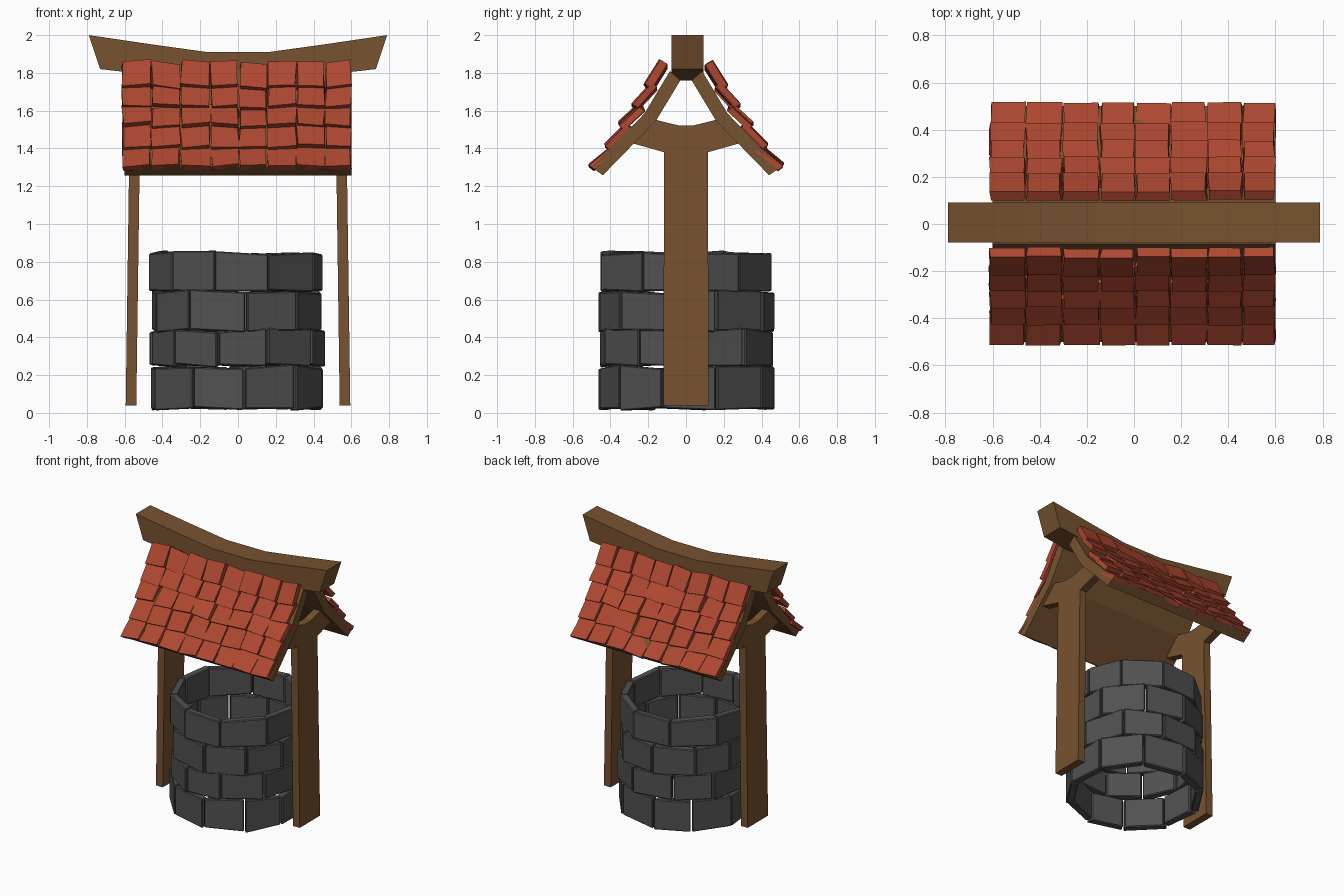
import bpy, bmesh, math, random
from mathutils import Vector

if "Cube" in bpy.data.objects:
    bpy.data.objects.remove(bpy.data.objects["Cube"])

random.seed(4)


def material(name, rgb):
    m = bpy.data.materials.new(name)
    m.diffuse_color = (*rgb, 1)
    m.use_nodes = True
    m.node_tree.nodes["Principled BSDF"].inputs["Base Color"].default_value = m.diffuse_color
    return m


WOOD = material("brown wood", (0.185, 0.084, 0.029))
TILE = material("red clay", (0.42, 0.064, 0.030))
STONE = material("dark grey stone", (0.082, 0.082, 0.082))


def jit(a):
    return random.uniform(-a, a)


def make(name, verts, faces, mat):
    me = bpy.data.meshes.new(name)
    me.from_pydata(verts, [], faces)
    bm = bmesh.new()
    bm.from_mesh(me)
    bmesh.ops.recalc_face_normals(bm, faces=bm.faces)
    bm.to_mesh(me)
    bm.free()
    me.materials.append(mat)
    ob = bpy.data.objects.new(name, me)
    bpy.context.collection.objects.link(ob)
    return ob


def prism(name, near, far, mat):
    """Solid between two matching outlines."""
    n = len(near)
    faces = [tuple(range(n)), tuple(range(n, 2 * n))]
    faces += [(i, (i + 1) % n, n + (i + 1) % n, n + i) for i in range(n)]
    return make(name, near + far, faces, mat)


def boxes(name, corner_sets, mat):
    """Many eight-cornered blocks in one mesh (4 outer corners, 4 inner)."""
    verts, faces = [], []
    for c in corner_sets:
        b = len(verts)
        verts += c
        for f in ((0, 1, 2, 3), (4, 5, 6, 7), (0, 1, 5, 4), (1, 2, 6, 5), (2, 3, 7, 6), (3, 0, 4, 7)):
            faces.append(tuple(b + i for i in f))
    return make(name, verts, faces, mat)


# sagging ridge beam
beam = [(-0.79, 2.0), (-0.45, 1.95), (-0.16, 1.91), (0.16, 1.91), (0.45, 1.95), (0.79, 2.0),
        (0.73, 1.82), (0.42, 1.785), (0.16, 1.76), (-0.16, 1.76), (-0.42, 1.785), (-0.73, 1.82)]
prism("ridge_beam", [(x, -0.078, z) for x, z in beam], [(x, 0.092, z) for x, z in beam], WOOD)

# forked side posts, leaning slightly inward
half = [(0.12, 0.04), (0.116, 1.38), (0.275, 1.425), (0.29, 1.45), (0.17, 1.575), (0.155, 1.55), (0.04, 1.522)]
fork = half + [(-y, z) for y, z in reversed(half)]
for side, s in (("left", -1), ("right", 1)):
    def post_x(z, off):
        return s * (0.567 - 0.014 * z + off)
    prism(side + "_post", [(post_x(z, -0.028), y, z) for y, z in fork],
          [(post_x(z, 0.028), y, z) for y, z in fork], WOOD)

# bent roof boards, front and back
board = [(0.50, 1.30), (0.22, 1.585), (0.085, 1.81), (0.03, 1.76), (0.16, 1.545), (0.44, 1.258)]
for side, s in (("front", -1), ("back", 1)):
    prism(side + "_roof_boards", [(-0.6, s * y, z) for y, z in board],
          [(0.6, s * y, z) for y, z in board], WOOD)

# overlapping roof tiles: 5 rows of 8 on each slope
rows = [(0.515, 1.305), (0.43, 1.41), (0.355, 1.525), (0.285, 1.625), (0.22, 1.735), (0.14, 1.865)]
cols = [-0.615, -0.46, -0.305, -0.145, 0.005, 0.155, 0.31, 0.46, 0.6]
for side, s in (("front", -1), ("back", 1)):
    tiles = []
    for k in range(5):
        a, b = Vector(rows[k]), Vector(rows[k + 1])
        d = (b - a).normalized()
        inward = Vector((-d.y, d.x))
        if inward.x > 0:
            inward = -inward
        if k < 4:
            b = b + inward * 0.03 + d * 0.02
        for c in range(8):
            lift, twist = jit(0.008), jit(0.008)
            corners = []
            thick = 0.045 if k == 4 else 0.034
            for depth in (0, thick):
                for col, p, up in ((c, a, 0), (c + 1, a, 0), (c + 1, b, 1), (c, b, 1)):
                    x = cols[col] + (0.004 if col == c else -0.004)
                    sag = -0.018 * math.cos(x * 2.4) * (k + up) / 5
                    tw = twist if col == c else -twist
                    q = p + inward * (depth - lift - tw * 0.6) + d * (tw + lift * 0.6)
                    corners.append((x + jit(0.007), s * q.x, q.y + sag + 0.008))
            tiles.append(corners)
    boxes(side + "_roof_tiles", tiles, TILE)

# well wall: four staggered courses of ten rough stones
levels = [(0.02, 0.245), (0.25, 0.44), (0.435, 0.645), (0.645, 0.845)]
for k, (z0, z1) in enumerate(levels):
    stones = []
    start = 4 if k % 2 == 0 else -13
    edges = [math.radians(start + 36 * i - 90 + jit(3)) for i in range(10)]
    tops = [z1 + jit(0.014) for _ in range(10)]
    radii = [0.465 + jit(0.008) for _ in range(10)]
    for i in range(10):
        j = (i + 1) % 10
        a0, a1 = edges[i], edges[j] + (2 * math.pi if j == 0 else 0)
        gap = 0.004 if k == 3 else 0.012
        shift, tilt = jit(0.007), jit(0.007)
        corners = []
        for depth in (0, 0.055):
            for ang, e, z in ((a0 + gap, i, z0 + tilt), (a1 - gap, j, z0 - tilt),
                              (a1 - gap, j, tops[j]), (a0 + gap, i, tops[i])):
                r = radii[e] + shift - depth
                corners.append((r * math.cos(ang) - 0.004, r * math.sin(ang), max(0, z + jit(0.004))))
        stones.append(corners)
    boxes("stone_course_%d" % (k + 1), stones, STONE)
    # small chamfer gives the stones their chipped corners
    ob = bpy.data.objects["stone_course_%d" % (k + 1)]
    bev = ob.modifiers.new("chipped edges", "BEVEL")
    bev.width = 0.006
    bev.segments = 1
